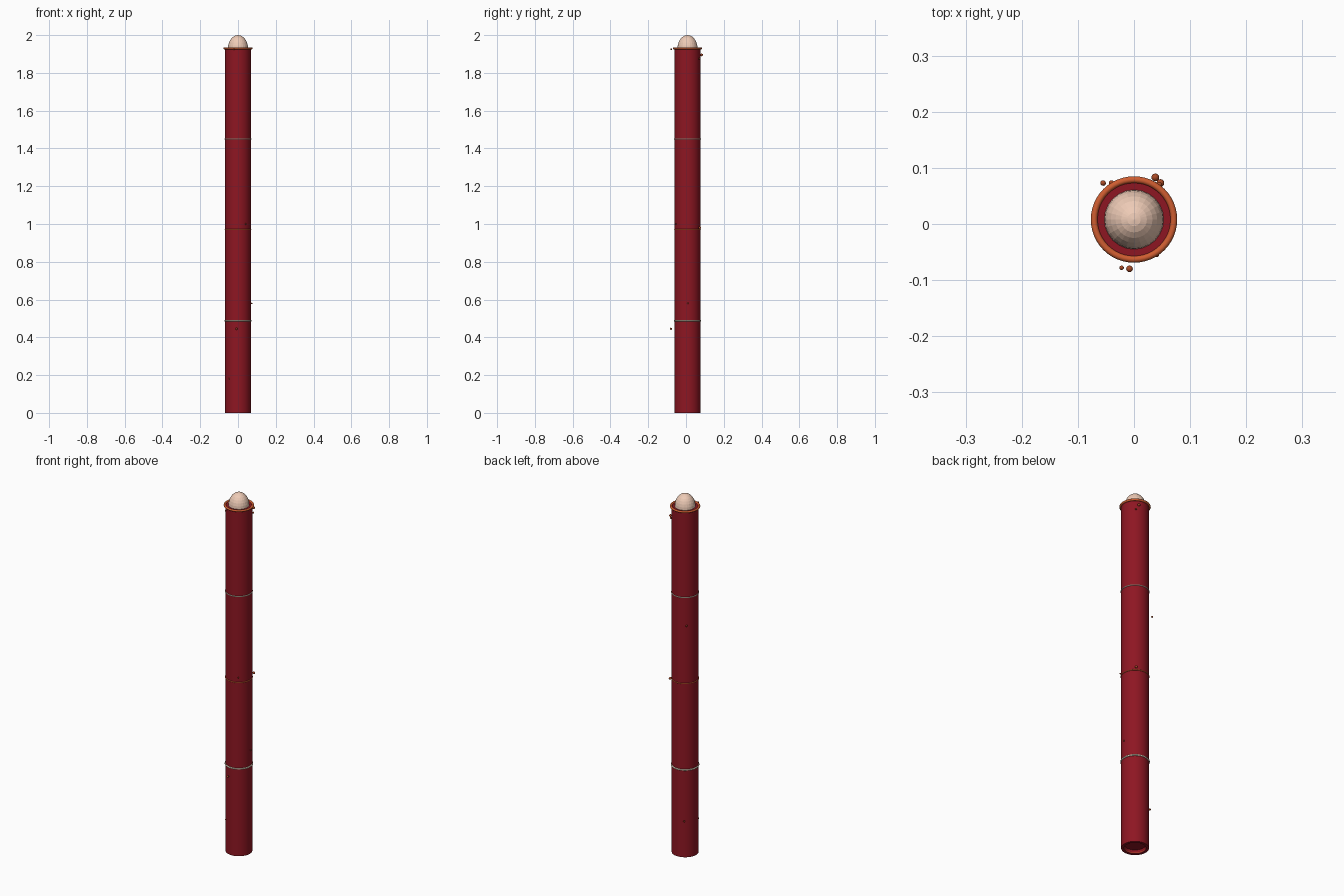
import bpy, math

if "Cube" in bpy.data.objects:
    bpy.data.objects.remove(bpy.data.objects["Cube"])

CY = 0.008


def mat(name, c):
    m = bpy.data.materials.new(name)
    m.diffuse_color = (*c, 1)
    m.use_nodes = True
    m.node_tree.nodes["Principled BSDF"].inputs["Base Color"].default_value = m.diffuse_color
    return m


RED = mat("deep_red", (0.27, 0.008, 0.016))
ORANGE = mat("orange", (0.62, 0.11, 0.03))
CREAM = mat("cream", (0.62, 0.55, 0.42))
PEACH = mat("peach", (0.86, 0.60, 0.47))
RUST = mat("rust", (0.4, 0.07, 0.02))


def finish(name, m, angle=30):
    o = bpy.context.object
    o.name = name
    o.data.materials.append(m)
    if angle:
        bpy.ops.object.shade_smooth_by_angle(angle=math.radians(angle))
    return o


def lathe(name, prof, m, n=48):
    verts, faces = [], []
    k = len(prof)
    for i in range(n):
        a = 2 * math.pi * i / n
        verts += [(r * math.cos(a), CY + r * math.sin(a), z) for r, z in prof]
    for i in range(n):
        j = (i + 1) % n
        faces += [(i * k + p, j * k + p, j * k + p + 1, i * k + p + 1) for p in range(k - 1)]
    faces += [tuple(i * k + k - 1 for i in range(n)), tuple(i * k for i in reversed(range(n)))]
    me = bpy.data.meshes.new(name)
    me.from_pydata(verts, [], faces)
    o = bpy.data.objects.new(name, me)
    bpy.context.collection.objects.link(o)
    bpy.context.view_layer.objects.active = o
    o.select_set(True)
    finish(name, m)
    o.select_set(False)


def ring(name, z, major, minor, m):
    bpy.ops.mesh.primitive_torus_add(location=(0, CY, z), major_radius=major, minor_radius=minor,
                                     major_segments=48, minor_segments=10)
    finish(name, m, 60)
    bpy.ops.object.select_all(action='DESELECT')


def ball(name, loc, r, m, seg=12, rings=8, scale=(1, 1, 1), angle=60):
    bpy.ops.mesh.primitive_uv_sphere_add(segments=seg, ring_count=rings, radius=r, location=loc)
    bpy.context.object.scale = scale
    finish(name, m, angle)
    bpy.ops.object.select_all(action='DESELECT')


# tube body with a recessed underside
lathe("tube", [(0.052, 0.02), (0.054, 0.0), (0.068, 0.0), (0.068, 1.93)], RED)

# rims and bands
ring("top_rim", 1.93, 0.071, 0.006, ORANGE)
ring("bottom_rim", 0.006, 0.058, 0.005, RUST)
ring("lower_band", 0.488, 0.068, 0.0045, CREAM)
ring("middle_band", 0.97, 0.068, 0.003, ORANGE)
ring("upper_band", 1.45, 0.068, 0.003, CREAM)

# rounded tip
ball("tip", (0, CY, 1.93), 0.053, PEACH, 24, 14, (1, 1, 0.07 / 0.053), 0)

# small droplets around the tube
drops = [(0.038, 0.083, 1.895, 0.007), (0.047, 0.073, 0.98, 0.007), (-0.055, 0.073, 1.30, 0.005),
         (-0.04, 0.073, 0.205, 0.005), (0.073, 0.01, 0.58, 0.004), (-0.022, -0.078, 1.925, 0.004),
         (-0.008, -0.08, 0.445, 0.006), (0.045, 0.07, 1.875, 0.005), (-0.047, -0.042, 0.18, 0.004),
         (0.041, -0.055, 1.0, 0.004)]
for i, (x, y, z, r) in enumerate(drops):
    ball(f"droplet_{i + 1}", (x, y, z), r, RUST)
